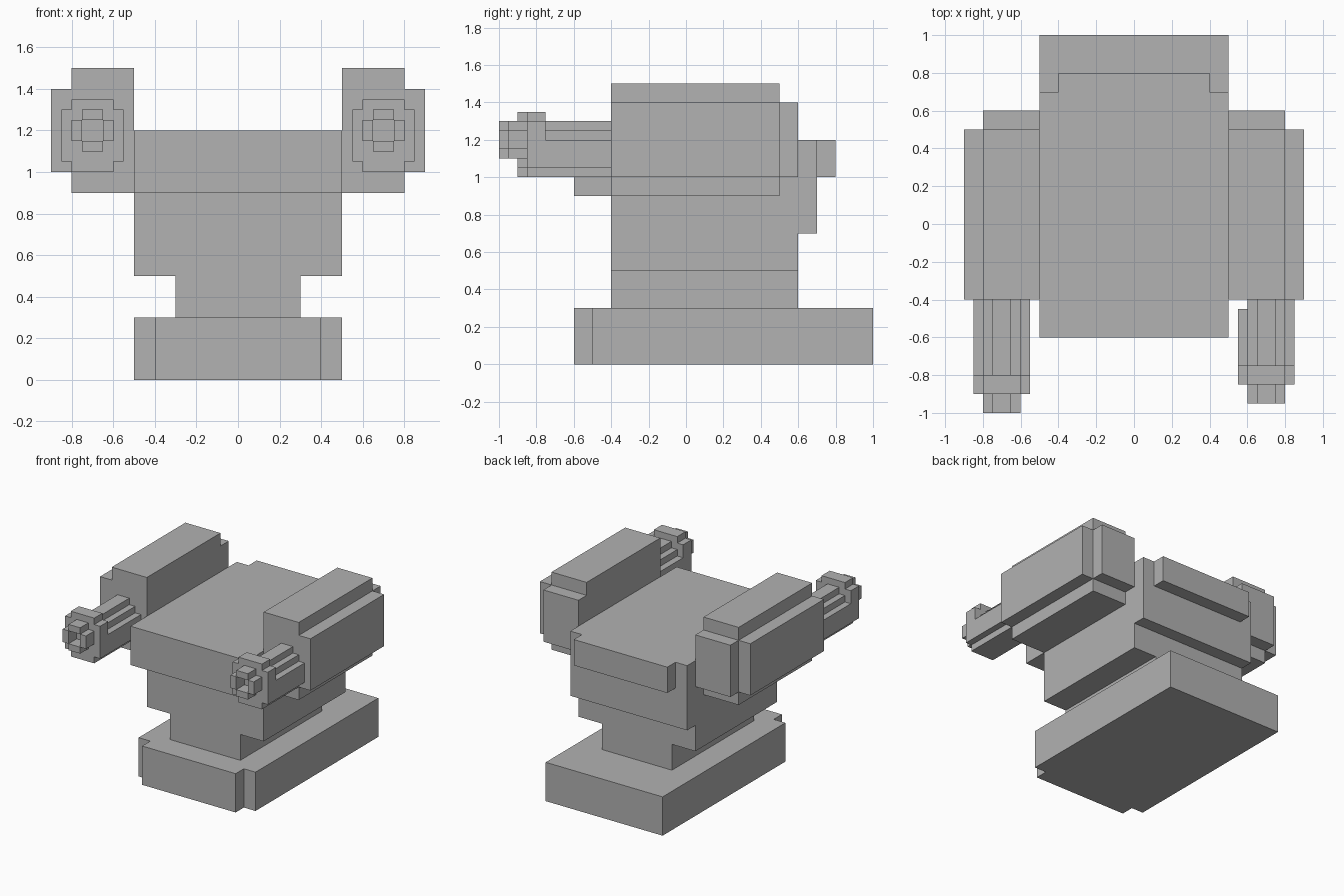
import bpy
import bmesh

cube = bpy.data.objects.get("Cube")
if cube:
    bpy.data.objects.remove(cube, do_unlink=True)

grey = bpy.data.materials.new("plain grey")
grey.use_nodes = True
colour = (0.445, 0.445, 0.445, 1)
grey.diffuse_color = colour
grey.node_tree.nodes["Principled BSDF"].inputs["Base Color"].default_value = colour


def blocks(name, boxes, side=1):
    """Make one object from boxes given as x, y and z ranges."""
    bm = bmesh.new()
    for xr, yr, zr in boxes:
        made = bmesh.ops.create_cube(bm, size=1)["verts"]
        for v in made:
            v.co = [(r[0] + r[1]) / 2 + c * (r[1] - r[0])
                    for c, r in zip(v.co, (xr, yr, zr))]
            v.co.x *= side
    bmesh.ops.recalc_face_normals(bm, faces=bm.faces)
    mesh = bpy.data.meshes.new(name)
    bm.to_mesh(mesh)
    bm.free()
    mesh.materials.append(grey)
    obj = bpy.data.objects.new(name, mesh)
    bpy.context.collection.objects.link(obj)
    return obj


def wide(half):
    return (-half, half)


# Base, neck and body
blocks("base", [(wide(0.5), (-0.5, 1), (0, 0.3)),
                (wide(0.4), (-0.6, -0.5), (0, 0.3))])
blocks("neck", [(wide(0.3), (-0.4, 0.6), (0.3, 0.5))])
blocks("body", [(wide(0.5), (-0.4, 0.6), (0.5, 1.2))])
blocks("front_overhang", [(wide(0.5), (-0.6, -0.4), (0.9, 1.2))])
blocks("back_plate", [(wide(0.5), (0.6, 0.7), (0.7, 1.2)),
                      (wide(0.4), (0.7, 0.8), (1.0, 1.2))])

# Side pods with barrels; the left barrel sits slightly further back
for label, side, shift, inner_end in (("right", -1, 0, -0.4),
                                      ("left", 1, 0.05, -0.45)):
    blocks(label + "_pod", [
        ((0.5, 0.8), (-0.4, 0.5), (0.9, 1.5)),
        ((0.5, 0.8), (0.5, 0.6), (1.0, 1.4)),
        ((0.8, 0.9), (-0.4, 0.5), (1.0, 1.4))], side)

    back, front, tip = -0.8 + shift, -0.9 + shift, -1 + shift
    # Stepped barrel with a rail on each side
    blocks(label + "_barrel", [
        ((0.6, 0.8), (back, -0.4), (1.0, 1.25)),
        ((0.65, 0.75), (back, -0.4), (1.25, 1.3)),
        ((0.55, 0.6), (back, inner_end), (1.05, 1.2)),
        ((0.8, 0.85), (back, -0.4), (1.05, 1.2))], side)
    blocks(label + "_collar", [
        ((0.6, 0.8), (front, back), (1.0, 1.35)),
        ((0.55, 0.6), (front, back), (1.05, 1.3)),
        ((0.8, 0.85), (front, back), (1.05, 1.3))], side)
    # Four prongs around an open bore
    blocks(label + "_muzzle", [
        ((0.6, 0.65), (tip, front), (1.15, 1.25)),
        ((0.75, 0.8), (tip, front), (1.15, 1.25)),
        ((0.65, 0.75), (tip, front), (1.1, 1.15)),
        ((0.65, 0.75), (tip, front), (1.25, 1.3))], side)
